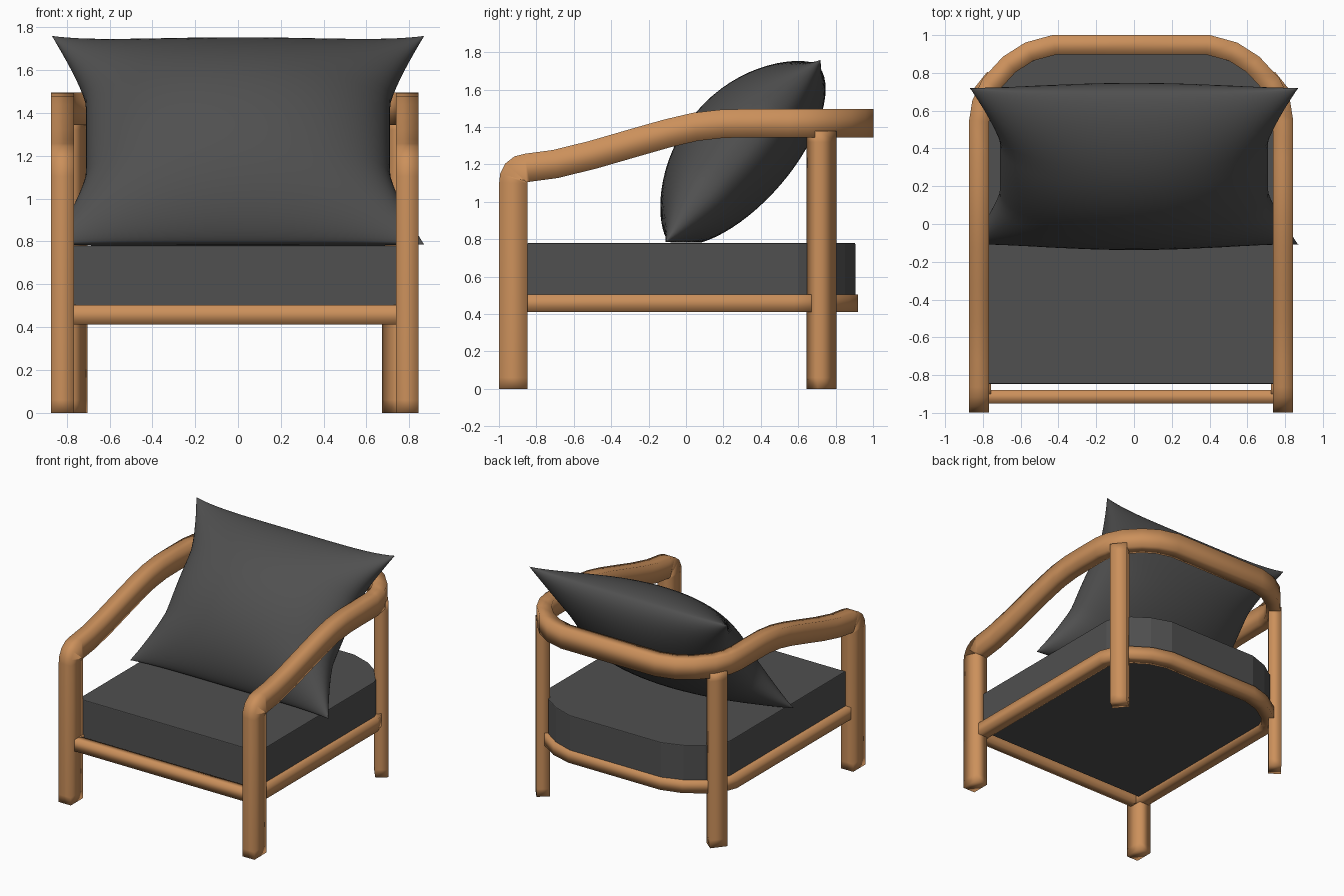
import bpy, bmesh, math
from mathutils import Vector

if "Cube" in bpy.data.objects:
    bpy.data.objects.remove(bpy.data.objects["Cube"])

CX = -0.015  # centre line of the wooden frame


def material(name, rgb):
    m = bpy.data.materials.new(name)
    m.diffuse_color = (*rgb, 1)
    m.use_nodes = True
    m.node_tree.nodes["Principled BSDF"].inputs["Base Color"].default_value = m.diffuse_color
    return m


WOOD = material("warm wood", (0.60, 0.28, 0.105))
FABRIC = material("charcoal fabric", (0.08, 0.08, 0.08))


def finish(bm, name, mat, angle=40):
    bmesh.ops.recalc_face_normals(bm, faces=bm.faces)
    me = bpy.data.meshes.new(name)
    bm.to_mesh(me)
    bm.free()
    me.materials.append(mat)
    ob = bpy.data.objects.new(name, me)
    bpy.context.collection.objects.link(ob)
    bpy.ops.object.select_all(action='DESELECT')
    ob.select_set(True)
    bpy.context.view_layer.objects.active = ob
    bpy.ops.object.shade_smooth_by_angle(angle=math.radians(angle))
    return ob


def sweep(name, path, a, b, side=None):
    """Sweep a soft-shaded rectangle (half sizes a sideways, b upward) along a path."""
    path = [Vector(p) for p in path]
    bm = bmesh.new()
    rings = []
    for i, p in enumerate(path):
        t = Vector()
        if i > 0:
            t += (p - path[i - 1]).normalized()
        if i < len(path) - 1:
            t += (path[i + 1] - p).normalized()
        t.normalize()
        s = Vector(side) if side else Vector((t.y, -t.x, 0))
        if s.length < 0.01:
            s = Vector((1 if p.x < 0 else -1, 0, 0))
        s.normalize()
        n = s.cross(t)
        rings.append([bm.verts.new(p + s * u * a + n * v * b)
                      for u, v in ((1, 1), (-1, 1), (-1, -1), (1, -1))])
    for q, w in zip(rings, rings[1:]):
        for i in range(4):
            j = (i + 1) % 4
            bm.faces.new((q[i], q[j], w[j], w[i]))
    bm.faces.new(rings[0])
    bm.faces.new(rings[-1])
    return finish(bm, name, WOOD, 130)


def both_sides(half):
    """Left half path (given with positive x) joined to its mirror image."""
    left = [(CX - x, y, z) for x, y, z in half]
    right = [(CX + x, y, z) for x, y, z in reversed(half)]
    return left + right


# Front legs, arms and back rail as one continuous bent member
profile = [(-0.923, 0), (-0.923, 0.06), (-0.923, 1.10), (-0.92, 1.13), (-0.907, 1.157),
           (-0.885, 1.174), (-0.85, 1.182), (-0.7, 1.202), (-0.5, 1.251), (-0.3, 1.309),
           (-0.1, 1.366), (0.05, 1.401), (0.2, 1.418), (0.35, 1.42)]
bend = [(0.805, 0.545), (0.79, 0.64), (0.742, 0.74), (0.645, 0.845), (0.54, 0.912), (0.405, 0.949)]
half = [(0.805, y, z) for y, z in profile] + [(x, y, 1.42) for x, y in bend]
sweep("arm_frame_with_front_legs", both_sides(half), 0.053, 0.076)

# Back legs, turned to follow the bend of the back rail
for sx, label in ((-1, "left"), (1, "right")):
    x = CX + sx * 0.765
    sweep("back_leg_" + label, [(x, 0.725, z) for z in (0, 0.06, 1.32, 1.38)], 0.048, 0.065,
          side=(sx, 0.8, 0))

# Seat rails: one bent rail round the sides and back, one straight rail in front
seat_bend = [(0.79, -0.9), (0.79, -0.87), (0.79, 0.57), (0.76, 0.65), (0.675, 0.745),
             (0.545, 0.83), (0.395, 0.872)]
sweep("seat_rail", both_sides([(x, y, 0.458) for x, y in seat_bend]), 0.049, 0.047)
sweep("front_rail", [(CX + x, -0.915, 0.457) for x in (-0.8, -0.77, 0.77, 0.8)], 0.035, 0.046)

# Seat cushion: flat slab with a rounded back
outline = [(0.79, -0.847), (0.79, 0.60), (0.765, 0.67), (0.685, 0.765), (0.56, 0.85), (0.40, 0.905)]
bm = bmesh.new()
base = bm.faces.new([bm.verts.new((x, y, 0.45)) for x, y, _ in
                     both_sides([(x, y, 0) for x, y in outline])])
ext = bmesh.ops.extrude_face_region(bm, geom=[base])
top = [v for v in ext["geom"] if isinstance(v, bmesh.types.BMVert)]
bmesh.ops.translate(bm, verts=top, vec=(0, 0, 0.33))
rim = [e for e in bm.edges if all(v in top for v in e.verts)]
bmesh.ops.bevel(bm, geom=rim, offset=0.006, segments=2, affect='EDGES', profile=0.5)
finish(bm, "seat_cushion", FABRIC, 15)

# Back pillow: puffed rectangle with pinched corners, leaning on the back rail
low, high = Vector((0, -0.11, 0.785)), Vector((0, 0.72, 1.76))
mid, up = (low + high) / 2, (high - low) / 2
front = Vector((0, -up.z, up.y)).normalized()
NU, NV = 32, 40
bm = bmesh.new()
for depth, power in ((0.325, 0.72), (-0.27, 0.52)):
    grid = []
    for i in range(NU + 1):
        u = -math.cos(math.pi * i / NU)
        sag = 0.05 if u > 0 else 0.025
        row = []
        for j in range(NV + 1):
            v = -math.cos(math.pi * j / NV)
            puff = depth * max(0, 1 - u * u) ** power * max(0, 1 - v * v) ** 0.45
            along = u * (1 - sag * (1 - abs(v) ** 5))
            p = mid + up * along + front * puff
            p.x = v * (0.71 + 0.16 * max(0, (abs(u) - 0.35) / 0.65) ** 1.3)
            p.z = max(p.z, 0.782)
            row.append(bm.verts.new(p))
        grid.append(row)
    for i in range(NU):
        for j in range(NV):
            bm.faces.new((grid[i][j], grid[i][j + 1], grid[i + 1][j + 1], grid[i + 1][j]))
bmesh.ops.remove_doubles(bm, verts=bm.verts, dist=0.0005)
finish(bm, "back_pillow", FABRIC, 80)
